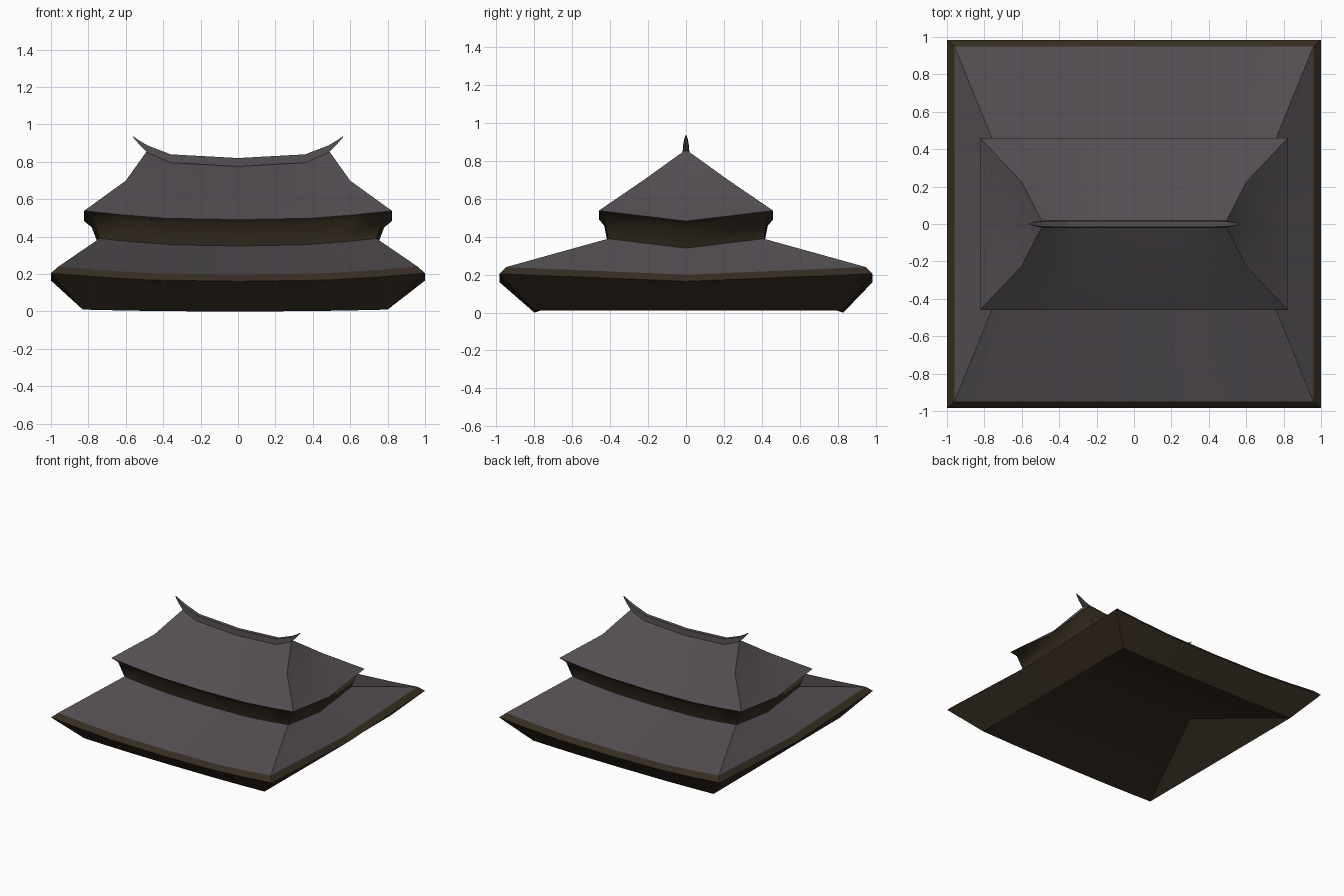
import bpy, bmesh, math

if "Cube" in bpy.data.objects:
    bpy.data.objects.remove(bpy.data.objects["Cube"])

def material(name, rgb):
    m = bpy.data.materials.new(name)
    m.diffuse_color = (*rgb, 1)
    m.use_nodes = True
    m.node_tree.nodes["Principled BSDF"].inputs["Base Color"].default_value = m.diffuse_color
    return m

TILE = material("grey_tile", (0.086, 0.075, 0.084))
WOOD = material("dark_brown_wood", (0.038, 0.027, 0.016))

# columns along a long side: (fraction of half width, share of the sag)
COLS = [(-1, 0), (-.76, .45), (-.47, .85), (0, 1), (.47, .85), (.76, .45), (1, 0)]
RIDGE_COLS = [(-1, 0), (-.73, .73), (-.45, .87), (0, 1), (.45, .87), (.73, .73), (1, 0)]

def ring(hx, hy, z, sag=0.0, side_sag=0.0, cols=COLS, dx=0.0, dy=0.0):
    """Rectangular loop, counter-clockwise from above, sagging between corners."""
    front = [(t * hx + dx, -hy + dy, z - sag * f) for t, f in cols]
    back = [(-t * hx + dx, hy + dy, z - sag * f) for t, f in cols]
    return (front + [(hx + dx, dy, z - side_sag)]
            + back + [(-hx + dx, dy, z - side_sag)])

def finish(bm, name, mat, angle=0):
    bmesh.ops.remove_doubles(bm, verts=bm.verts, dist=1e-5)
    me = bpy.data.meshes.new(name)
    bm.to_mesh(me)
    bm.free()
    me.materials.append(mat)
    ob = bpy.data.objects.new(name, me)
    bpy.context.collection.objects.link(ob)
    if angle:
        bpy.ops.object.select_all(action='DESELECT')
        ob.select_set(True)
        bpy.context.view_layer.objects.active = ob
        bpy.ops.object.shade_smooth_by_angle(angle=math.radians(angle))
    return ob

def loft(name, mat, rings, angle=0, flip=False):
    bm = bmesh.new()
    loops = [[bm.verts.new(p) for p in r] for r in rings]
    n = len(loops[0])
    for a, b in zip(loops, loops[1:]):
        for i in range(n):
            j = (i + 1) % n
            quad = (a[i], a[j], b[j], b[i])
            bm.faces.new(quad[::-1] if flip else quad)
    return finish(bm, name, mat, angle)

# shared loops, from the bottom up
base = ring(.815, .815, .01, .01, .0, dx=-.015, dy=.015)
hollow_ridge = ring(.53, 0, .262, dx=-.01, dy=.012)
eave_low = ring(1, .985, .205, .044, .04)
eave_top = ring(.96, .95, .24, .043, .04)
wall_low = ring(.74, .41, .39, .04, .05)
wall_top = ring(.782, .432, .505, .045, .055)
upper_eave = ring(.823, .46, .538, .047, .055)
upper_mid = ring(.60, .224, .699, .05, .02)
upper_ridge = ring(.485, 0, .86, .08, 0, cols=RIDGE_COLS)

# lower eave: sloping underside and bevelled trim
loft("lower_eave", WOOD, [base, eave_low, eave_top])
# hollow underside, a hipped ceiling running up inside the lower roof
loft("underside", WOOD, [base, hollow_ridge], 36, flip=True)
# lower tiled roof
loft("lower_roof", TILE, [eave_top, wall_low], 25)
# wall between the roofs, flaring out to the upper eave's underside
loft("upper_wall", WOOD, [wall_low, wall_top, upper_eave], 60)
# upper tiled roof with a curved hip
loft("upper_roof", TILE, [upper_eave, upper_mid, upper_ridge], 25)

# ridge beam with upturned, pointed ends: (x, bottom z, top z, half width)
half = [(0, .775, .82, .019), (.36, .795, .84, .019), (.485, .85, .888, .018),
        (.53, .895, .915, .012), (.562, .932, .938, .003)]
stations = [(-x, a, b, w) for x, a, b, w in half[:0:-1]] + half
bm = bmesh.new()
secs = [[bm.verts.new(p) for p in ((x, -w, a), (x, -w * .8, b), (x, w * .8, b), (x, w, a))]
        for x, a, b, w in stations]
for s, t in zip(secs, secs[1:]):
    for i in range(4):
        j = (i + 1) % 4
        bm.faces.new((s[i], t[i], t[j], s[j]))
bm.faces.new(secs[0])
bm.faces.new(secs[-1][::-1])
bmesh.ops.recalc_face_normals(bm, faces=bm.faces)
finish(bm, "ridge_beam", TILE)
